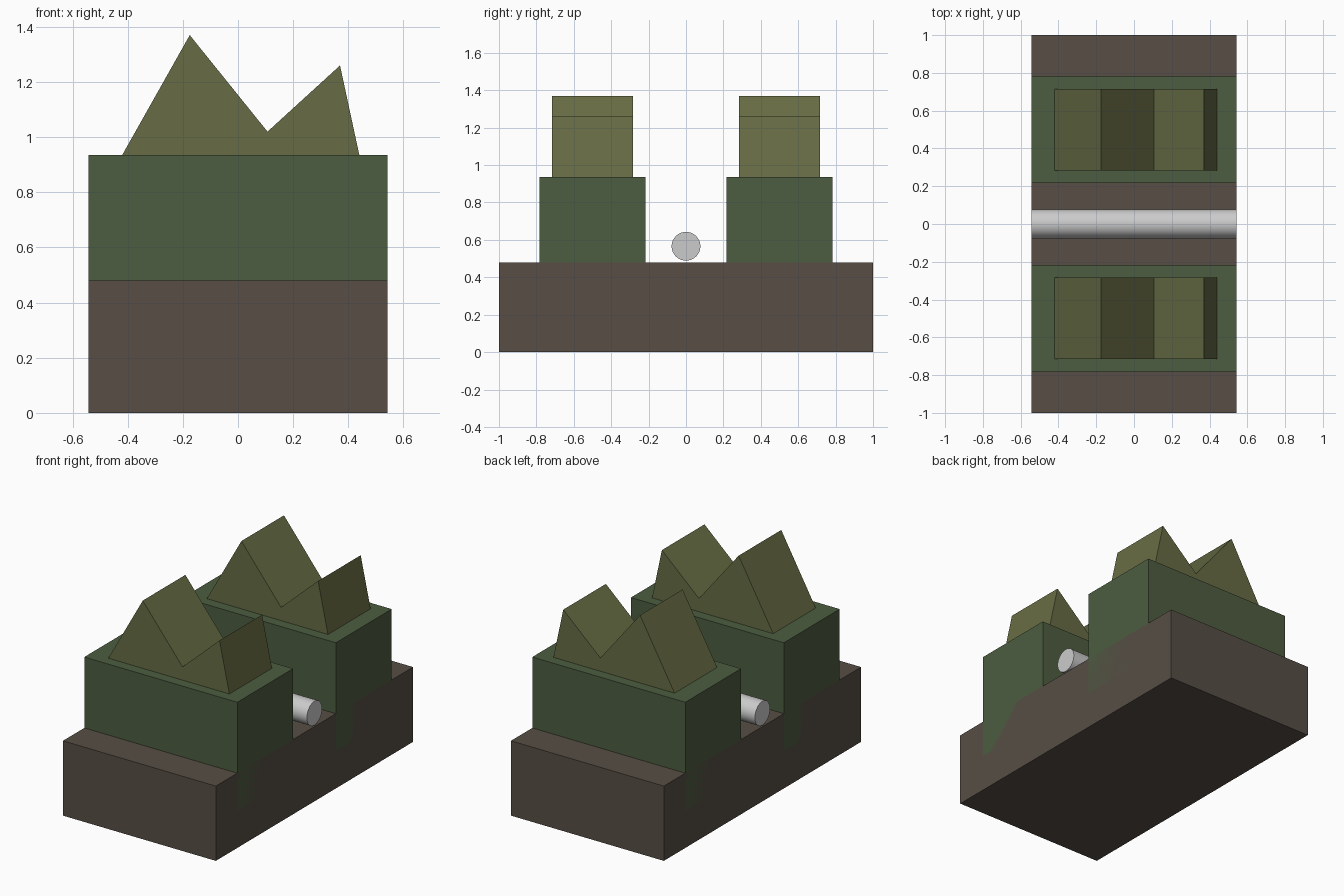
import bpy, math

if "Cube" in bpy.data.objects:
    bpy.data.objects.remove(bpy.data.objects["Cube"])


def material(name, rgb):
    m = bpy.data.materials.new(name)
    m.diffuse_color = (*rgb, 1)
    m.use_nodes = True
    m.node_tree.nodes["Principled BSDF"].inputs["Base Color"].default_value = m.diffuse_color
    return m


def prism(name, profile, y0, y1, mat):
    """Extrude an (x, z) outline, counter-clockwise seen from the front, along y."""
    n = len(profile)
    verts = [(x, y, z) for y in (y0, y1) for x, z in profile]
    faces = [tuple(range(n)), tuple(reversed(range(n, 2 * n)))]
    faces += [(i, i + n, (i + 1) % n + n, (i + 1) % n) for i in range(n)]
    mesh = bpy.data.meshes.new(name)
    mesh.from_pydata(verts, [], faces)
    mesh.materials.append(mat)
    ob = bpy.data.objects.new(name, mesh)
    bpy.context.collection.objects.link(ob)
    return ob


def rect(x, z0, z1):
    return [(-x, z0), (x, z0), (x, z1), (-x, z1)]


brown = material("brown", (0.095, 0.076, 0.059))
green = material("green", (0.075, 0.11, 0.052))
olive = material("olive", (0.135, 0.15, 0.058))

W = 0.543

# Base slab
prism("base", rect(W, 0, 0.48), -1, 1, brown)

# Two blocks sunk into the base, each topped by a twin-peaked ridge
ridge = [(-0.42, 0.935), (0.44, 0.935), (0.37, 1.26), (0.107, 1.02), (-0.175, 1.37)]
for side, yc in (("front", -0.5), ("back", 0.5)):
    prism(side + "_block", rect(W, 0.24, 0.935), yc - 0.283, yc + 0.283, green)
    prism(side + "_ridge", ridge, yc - 0.216, yc + 0.216, olive)

# Rod lying in the channel
bpy.ops.mesh.primitive_cylinder_add(vertices=32, radius=0.077, depth=2 * W,
                                    location=(0, 0, 0.566), rotation=(0, math.pi / 2, 0))
bpy.context.object.name = "channel_rod"
bpy.ops.object.shade_smooth_by_angle()
